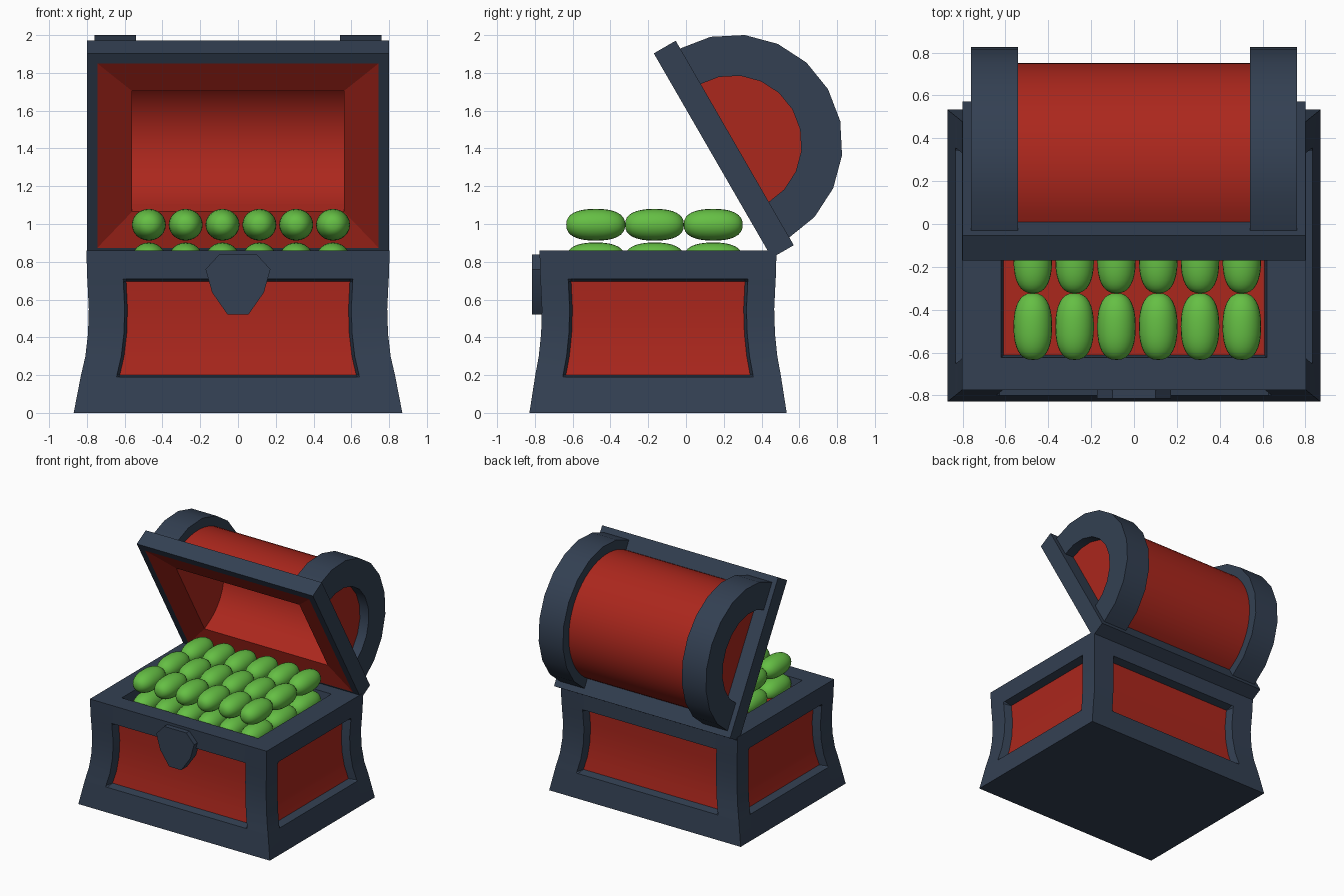
import bpy, bmesh, math
from mathutils import Matrix

if "Cube" in bpy.data.objects:
    bpy.data.objects.remove(bpy.data.objects["Cube"])


def material(name, rgb):
    m = bpy.data.materials.new(name)
    m.diffuse_color = (*rgb, 1)
    m.use_nodes = True
    m.node_tree.nodes["Principled BSDF"].inputs["Base Color"].default_value = m.diffuse_color
    return m


SLATE = material("slate blue", (0.033, 0.051, 0.085))
RED = material("chest red", (0.41, 0.020, 0.012))
GREEN = material("bright green", (0.13, 0.52, 0.058))


def finish(name, bm, mats, loc=(0, 0, 0), rot=0.0, angle=30):
    me = bpy.data.meshes.new(name)
    bm.to_mesh(me)
    bm.free()
    for m in mats:
        me.materials.append(m)
    me.shade_smooth()
    me.set_sharp_from_angle(angle=math.radians(angle))
    ob = bpy.data.objects.new(name, me)
    ob.location = loc
    ob.rotation_euler = (rot, 0, 0)
    bpy.context.collection.objects.link(ob)
    return ob


def rect_loft(bm, loops, red=(), cap=False):
    """Join rectangular loops (half x, half y, z); red lists the red segments."""
    rows = [[bm.verts.new((sx * hx, sy * hy, z))
             for sx, sy in ((-1, -1), (1, -1), (1, 1), (-1, 1))] for hx, hy, z in loops]
    for k in range(len(rows) - 1):
        for i in range(4):
            j = (i + 1) % 4
            f = bm.faces.new((rows[k][i], rows[k][j], rows[k + 1][j], rows[k + 1][i]))
            f.material_index = int(k in red)
    if cap:
        bm.faces.new(rows[-1]).material_index = 1


def prism(bm, pts, to3d, a, b):
    """Closed prism of a 2D outline between depths a and b."""
    lo = [bm.verts.new(to3d(p, a)) for p in pts]
    hi = [bm.verts.new(to3d(p, b)) for p in pts]
    bm.faces.new(lo)
    bm.faces.new(hi[::-1])
    for i in range(len(pts)):
        j = (i + 1) % len(pts)
        bm.faces.new((lo[i], hi[i], hi[j], lo[j]))
    bmesh.ops.recalc_face_normals(bm, faces=bm.faces)


# ---- chest body: flared walls with a sunken red panel on each side
HX, HY, TOP, CY = 0.80, 0.625, 0.86, -0.148
FLARE = ((0, 0.07), (0.19, 0.033), (0.20, 0.031), (0.30, 0.008), (0.42, -0.006),
         (0.55, -0.01), (0.695, -0.003), (0.71, -0.002), (TOP, 0.003))
bm = bmesh.new()
for side in range(4):
    turn = Matrix.Rotation(side * math.pi / 2, 4, 'Z')
    ends = side % 2 == 1
    grid = []
    for r, (z, off) in enumerate(FLARE):
        wx, wy = HX + off, HY + off * (0.8 if off > 0 else 1)
        w, dist, border = (wy, wx, 0.147) if ends else (wx, wy, 0.19)
        p = w - border
        q = p - 0.015
        row = []
        for c, a in enumerate((-w, -p, -q, q, p, w)):
            deep = 0.065 if c in (2, 3) and 2 <= r <= 6 else 0
            row.append(bm.verts.new(turn @ Matrix.Translation((a, deep - dist, z))
                                    .to_translation()))
        grid.append(row)
    for r in range(len(grid) - 1):
        for c in range(5):
            f = bm.faces.new((grid[r][c], grid[r][c + 1], grid[r + 1][c + 1], grid[r + 1][c]))
            f.material_index = int(c == 2 and 2 <= r <= 5)
# underside, top rim and the sunken red bed
bm.faces.new([bm.verts.new((sx * (HX + 0.07), sy * (HY + 0.056), 0))
              for sx, sy in ((-1, -1), (-1, 1), (1, 1), (1, -1))])
rect_loft(bm, ((HX + 0.003, HY + 0.0024, TOP), (0.62, 0.475, TOP), (0.608, 0.463, 0.79)), cap=True)
bmesh.ops.remove_doubles(bm, verts=bm.verts, dist=0.0005)
finish("chest_body", bm, (SLATE, RED), loc=(0, CY, 0))

# ---- lock plate
bm = bmesh.new()
half = ((0.10, 0.838), (0.172, 0.76), (0.137, 0.637), (0.055, 0.52))
outline = list(half) + [(-x, z) for x, z in reversed(half)]
prism(bm, outline, lambda p, d: (p[0], d, p[1]), -0.815, -0.74)
finish("lock_plate", bm, (SLATE,))

# ---- lid, built flat and swung open by 60 degrees
LID = dict(loc=(0, 0.142, 1.362), rot=math.radians(-60))
AXIS = 0.125          # height of the barrel axis above the lid's opening face
CAV = 0.368           # radius of the hollow inside

bm = bmesh.new()
rect_loft(bm, ((0.745, 0.564, 0), (HX, HY, 0), (HX, HY, 0.134), (0.56, CAV, 0.134),
               (0.56, CAV, 0.045), (0.745, 0.564, 0)), red=(3, 4))
bmesh.ops.remove_doubles(bm, verts=bm.verts, dist=0.0005)
finish("lid_frame", bm, (SLATE, RED), **LID, angle=8)


def arc(r, n):
    return [(r * math.cos(math.pi * i / n), AXIS + r * math.sin(math.pi * i / n))
            for i in range(n + 1)]


def half_barrel(name, r, hx, flip):
    bm = bmesh.new()
    a, b = ([bm.verts.new((s * hx, u, v)) for u, v in arc(r, 28)] for s in (-1, 1))
    for i in range(28):
        bm.faces.new((a[i], a[i + 1], b[i + 1], b[i]))
    bm.faces.new(b)
    bm.faces.new(a[::-1])
    if flip:
        bmesh.ops.reverse_faces(bm, faces=bm.faces)
    finish(name, bm, (RED,), **LID)


half_barrel("lid_barrel", 0.50, 0.68, False)
half_barrel("lid_lining", CAV, 0.56, True)

# arched bands at both ends of the lid, with a wider bore where they pass over the barrel
for name, s in (("lid_band_left", -1), ("lid_band_right", 1)):
    for part, bore, x0, x1 in (("inner", 0.45, 0.54, 0.60), ("outer", 0.362, 0.60, 0.76)):
        bm = bmesh.new()
        prism(bm, arc(0.579, 10) + arc(bore, 10)[::-1], lambda p, d: (d, p[0], p[1]),
              s * x0, s * x1)
        finish(f"{name}_{part}", bm, (SLATE,), **LID)

# ---- green pods: rounded capsules stacked in two layers
bm = bmesh.new()
bmesh.ops.create_uvsphere(bm, u_segments=24, v_segments=16, radius=1)
for v in bm.verts:
    rho = math.hypot(v.co.x, v.co.y)
    k = rho ** -0.2 if rho > 1e-4 else 0
    s = math.copysign(abs(v.co.z) ** 0.85, v.co.z)
    v.co = (v.co.x * k * 0.09, s * 0.156, -v.co.y * k * 0.084)
bmesh.ops.recalc_face_normals(bm, faces=bm.faces)
pod = finish("pod", bm, (GREEN,), loc=(-0.472, -0.478, 0.996), angle=80)
for layer in range(2):
    for row in range(3):
        for col in range(6):
            if layer + row + col:
                ob = bpy.data.objects.new("pod", pod.data)
                ob.location = (-0.472 + 0.195 * col, -0.478 + 0.311 * row, 0.996 - 0.178 * layer)
                bpy.context.collection.objects.link(ob)
